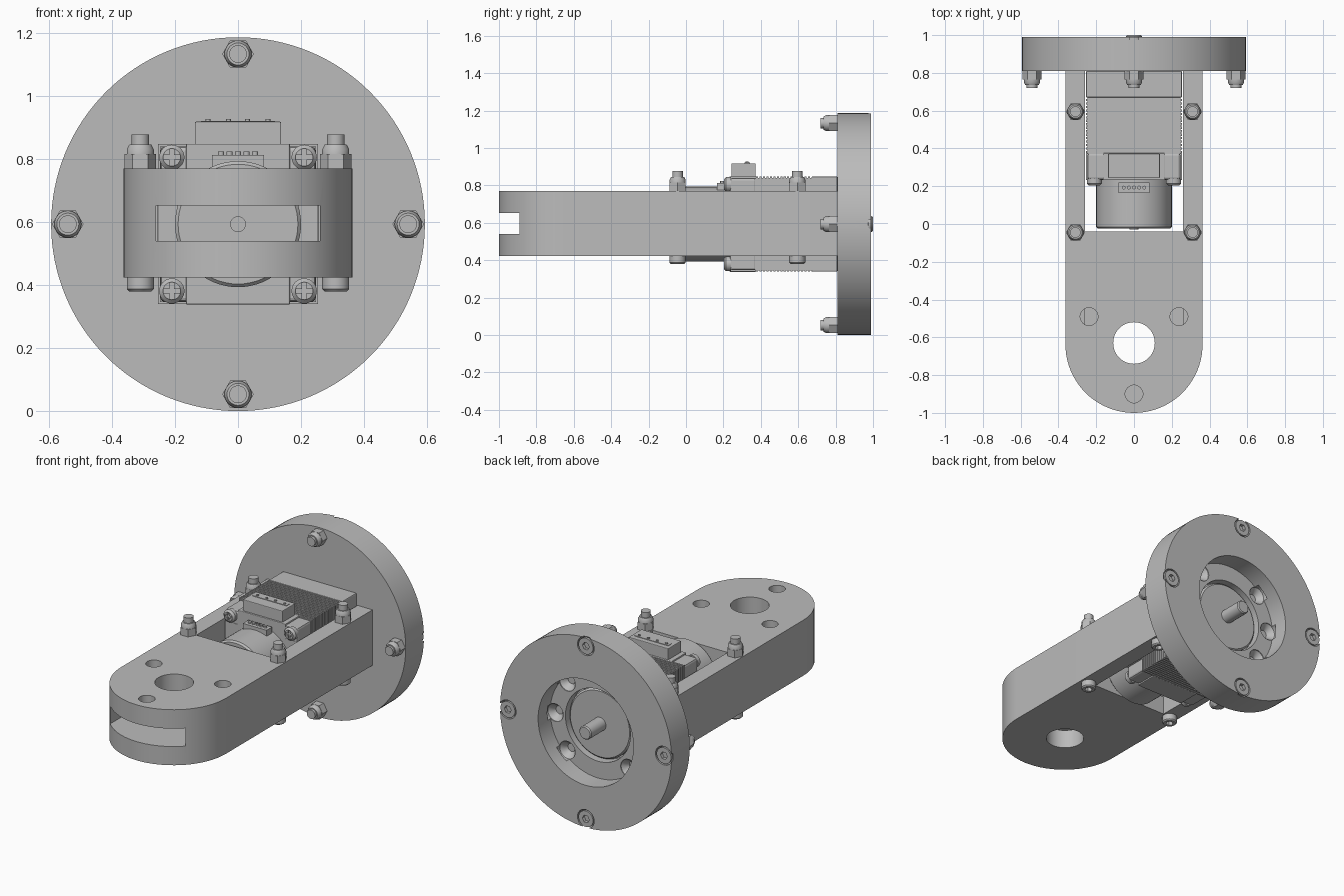
import bpy, bmesh
from math import pi, cos, sin
from mathutils import Matrix, Vector

if "Cube" in bpy.data.objects:
    bpy.data.objects.remove(bpy.data.objects["Cube"], do_unlink=True)

grey = bpy.data.materials.new("machined_grey")
grey.use_nodes = True
grey.diffuse_color = (0.5, 0.5, 0.5, 1)
grey.node_tree.nodes["Principled BSDF"].inputs["Base Color"].default_value = (0.5, 0.5, 0.5, 1)

CZ = 0.593                       # height of the motor axis
ALONG = {"x": Matrix.Rotation(pi / 2, 4, "Y"),
         "y": Matrix.Rotation(-pi / 2, 4, "X"),
         "z": Matrix.Identity(4)}


def finish(name, bm):
    bmesh.ops.recalc_face_normals(bm, faces=bm.faces)
    mesh = bpy.data.meshes.new(name)
    bm.to_mesh(mesh)
    bm.free()
    mesh.materials.append(grey)
    ob = bpy.data.objects.new(name, mesh)
    bpy.context.collection.objects.link(ob)
    return ob


def smooth(ob):
    bpy.ops.object.select_all(action="DESELECT")
    ob.select_set(True)
    bpy.context.view_layer.objects.active = ob
    bpy.ops.object.shade_smooth_by_angle(angle=0.6)
    return ob


def box(name, x, y, z, bevel=0.0):
    """Box from (min, max) ranges."""
    bm = bmesh.new()
    bmesh.ops.create_cube(bm, size=1)
    for v in bm.verts:
        v.co = [(a + b) / 2 + c * (b - a) for c, (a, b) in zip(v.co, (x, y, z))]
    if bevel:
        bmesh.ops.bevel(bm, geom=bm.edges[:], offset=bevel, segments=2, affect="EDGES", profile=0.5)
    return finish(name, bm)


def turned(name, profile, origin, axis="z", sides=32):
    """Solid of revolution from (radius, distance) pairs, closed at both ends."""
    bm = bmesh.new()
    rings = [[bm.verts.new((r * cos(2 * pi * i / sides), r * sin(2 * pi * i / sides), h))
              for i in range(sides)] for r, h in profile]
    for a, b in zip(rings, rings[1:]):
        for i in range(sides):
            j = (i + 1) % sides
            bm.faces.new((a[i], a[j], b[j], b[i]))
    bm.faces.new(rings[0])
    bm.faces.new(rings[-1])
    bm.transform(Matrix.Translation(origin) @ ALONG[axis])
    ob = finish(name, bm)
    return smooth(ob) if sides > 8 else ob


def rod(name, r, start, end, origin, axis="z", sides=32):
    return turned(name, [(r, start), (r, end)], origin, axis, sides)


def cut(ob, cutters):
    for c in cutters:
        mod = ob.modifiers.new("cut", "BOOLEAN")
        mod.operation, mod.solver, mod.object = "DIFFERENCE", "EXACT", c
        bpy.context.view_layer.objects.active = ob
        bpy.ops.object.modifier_apply(modifier=mod.name)
        bpy.data.objects.remove(c, do_unlink=True)
    return smooth(ob)


def lock_nut(name, origin, axis, way):
    """Hex nut with a rounded collar and the bolt end showing through."""
    turned(name + "_hex", [(0.05, 0), (0.05, way * 0.045)], origin, axis, 6)
    turned(name + "_collar", [(0.043, way * 0.04), (0.043, way * 0.06), (0.035, way * 0.075)], origin, axis)
    rod(name + "_bolt_end", 0.028, 0, way * 0.108 if axis == "z" else way * 0.09, origin, axis)


# Arm: a bar with a round nose, motor pocket, slot and holes
W, NOSE = 0.363, -0.637
bm = bmesh.new()
outline = [(W, 0.81), (-W, 0.81)]
outline += [(W * cos(pi + pi * i / 40), NOSE + W * sin(pi + pi * i / 40)) for i in range(41)]
base = bm.faces.new([bm.verts.new((x, y, 0.423)) for x, y in outline])
top = bmesh.ops.extrude_face_region(bm, geom=[base])["geom"]
bmesh.ops.translate(bm, vec=(0, 0, 0.347), verts=[g for g in top if isinstance(g, bmesh.types.BMVert)])
arm = finish("arm", bm)
cut(arm, [box("pocket_cutter", (-0.26, 0.26), (-0.04, 0.9), (0.3, 0.9)),
          box("slot_cutter", (-0.26, 0.26), (-1.1, 0.0), (0.54, 0.652)),
          rod("bore_cutter", 0.11, 0.3, 0.9, (0, -0.63, 0), sides=48)]
    + [rod("pin_cutter", 0.047, 0.6, 0.9, (x, y, 0))
       for x, y in ((-0.238, -0.49), (0.238, -0.49), (0, -0.9))])

# Arm bolts
for x in (-0.31, 0.31):
    for y in (-0.045, 0.595):
        lock_nut("arm_nut", (x, y, 0.77), "z", 1)
        head = turned("arm_bolt_head", [(0.036, 0.38), (0.043, 0.387), (0.043, 0.423)], (x, y, 0))
        cut(head, [rod("socket_cutter", 0.022, 0.3, 0.405, (x, y, 0), sides=6)])

# Flange disc with a stepped recess in the back and countersunk holes
flange = rod("flange", 0.593, 0.81, 0.99, (0, 0, CZ), "y", 128)
rim = [(0.54 * cos(i * pi / 2), CZ + 0.54 * sin(i * pi / 2)) for i in range(4)]
motor_holes = [(x, CZ + z) for x in (-0.212, 0.212) for z in (-0.212, 0.212)] + [(-0.295, CZ), (0.295, CZ)]
cutters = [rod("recess_cutter", 0.33, 0.87, 1.1, (0, 0, CZ), "y", 64),
           rod("pilot_cutter", 0.225, 0.7, 0.9, (0, 0, CZ), "y", 64)]
cutters += [turned("rim_cutter", [(0.03, 0.955), (0.058, 0.978), (0.058, 1.05)], (x, 0, z), "y") for x, z in rim]
cutters += [turned("motor_hole_cutter", [(0.026, 0.825), (0.028, 0.835), (0.055, 0.865), (0.055, 0.9)],
                   (x, 0, z), "y") for x, z in motor_holes]
cut(flange, cutters)
for x, z in rim:
    lock_nut("flange_nut", (x, 0.81, z), "y", -1)
    head = turned("flange_bolt_head", [(0.03, 0.95), (0.05, 0.975), (0.05, 0.99)], (x, 0, z), "y")
    cut(head, [rod("socket_cutter", 0.024, 0.97, 1.1, (x, 0, z), "y", 6)])

# Motor pilot and output shaft
turned("motor_pilot", [(0.215, 0.78), (0.215, 0.84), (0.205, 0.85)], (0, 0, CZ), "y", 64)
turned("output_shaft", [(0.042, 0.8), (0.042, 0.993), (0.036, 1.0)], (0, 0, CZ), "y")


# Motor body: end caps with stepped corners and a laminated middle
def square(name, half, y0, y1, bevel=0.0):
    return box(name, (-half, half), (y0, y1), (CZ - half, CZ + half), bevel)


square("front_cap", 0.254, 0.67, 0.81, 0.006)
square("rear_cap", 0.246, 0.235, 0.375, 0.012)
for a, b in ((0.165, 0.255), (0.255, 0.165)):
    box("rear_cap_rib", (-a, a), (0.232, 0.375), (CZ - b, CZ + b), 0.004)
square("lamination_core", 0.247, 0.37, 0.675)
LAYERS = 16
for i in range(LAYERS):
    y = 0.375 + i * 0.295 / LAYERS
    square("lamination", 0.254, y, y + 0.011)

# Cross-slot screws on the rear cap
for x in (-0.21, 0.21):
    for z in (CZ - 0.212, CZ + 0.212):
        head = turned("motor_screw", [(0.028, 0.203), (0.04, 0.215), (0.04, 0.24)], (x, 0, z), "y")
        cut(head, [box("cross_cutter", (x - w, x + w), (0.1, 0.215), (z - h, z + h))
                   for w, h in ((0.027, 0.007), (0.007, 0.027))])

# Power connector with pins
box("power_connector", (-0.137, 0.137), (0.243, 0.372), (0.83, 0.918), 0.004)
box("power_connector_strip", (-0.117, 0.117), (0.312, 0.342), (0.91, 0.921))
for x in (-0.095, -0.03, 0.03, 0.095):
    rod("power_pin", 0.008, 0.91, 0.927, (x, 0.327, 0), sides=12)

# Encoder drum, its rear shaft and its small connector
turned("encoder_drum", [(0.19, -0.025), (0.2, -0.015), (0.2, 0.24)], (0, 0, CZ), "y", 64)
rod("encoder_shaft", 0.025, -0.03, 0.0, (0, 0, CZ), "y")
box("encoder_connector", (-0.082, 0.082), (0.165, 0.22), (0.77, 0.813))
for i in range(5):
    rod("encoder_pin", 0.01, 0.81, 0.823, (-0.054 + i * 0.027, 0.193, 0), sides=12)
